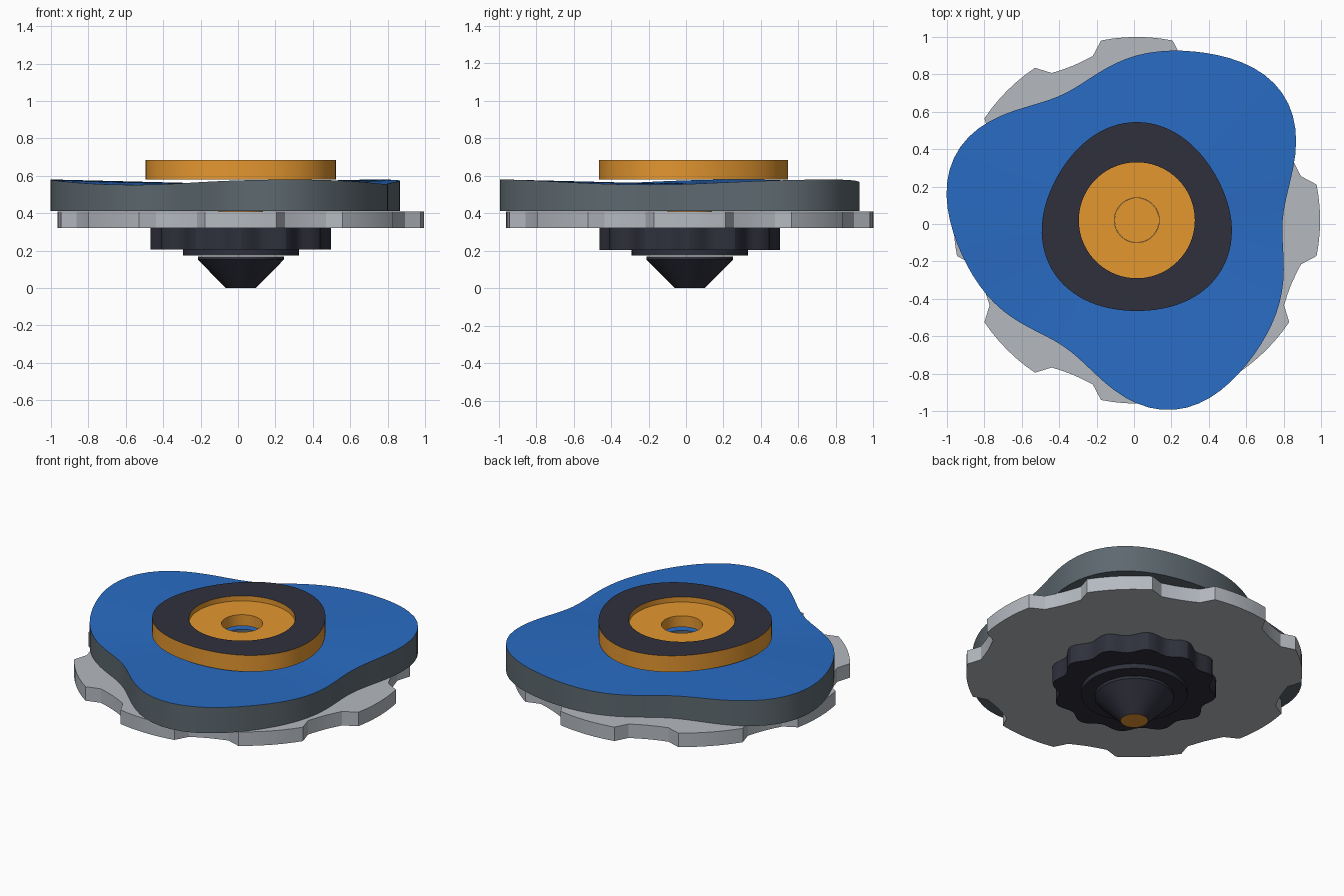
import bpy, bmesh, math

if "Cube" in bpy.data.objects:
    bpy.data.objects.remove(bpy.data.objects["Cube"])

CX, CY = 0.015, 0.02   # spin axis
N = 96                 # points around each outline


def material(name, rgb):
    m = bpy.data.materials.new(name)
    m.diffuse_color = (*rgb, 1)
    m.use_nodes = True
    m.node_tree.nodes["Principled BSDF"].inputs["Base Color"].default_value = m.diffuse_color
    return m


BLUE = material("blue", (0.022, 0.15, 0.55))
STEEL = material("steel", (0.11, 0.14, 0.16))
ORANGE = material("orange", (0.78, 0.31, 0.03))
DARK = material("dark", (0.028, 0.03, 0.045))
SILVER = material("silver", (0.46, 0.49, 0.53))


def stack(name, loops, mats, ring=False):
    """Bridge (radius, height) loops; each may be a number or a function of angle.
    mats[i] colours the band after loop i; a solid also takes bottom and top cap colours."""
    bm = bmesh.new()
    used = list(dict.fromkeys(mats))
    value = lambda f, t: f(t) if callable(f) else f
    rows = []
    for r, z in loops:
        row = []
        for i in range(N):
            t = math.tau * i / N
            rad = value(r, t)
            row.append(bm.verts.new((CX + rad * math.cos(t), CY + rad * math.sin(t), value(z, t))))
        rows.append(row)
    bands = len(rows) if ring else len(rows) - 1
    for k in range(bands):
        a, b = rows[k], rows[(k + 1) % len(rows)]
        for i in range(N):
            j = (i + 1) % N
            bm.faces.new((a[i], a[j], b[j], b[i])).material_index = used.index(mats[k])
    if not ring:
        bm.faces.new(rows[0][::-1]).material_index = used.index(mats[-2])
        bm.faces.new(rows[-1]).material_index = used.index(mats[-1])
    bmesh.ops.recalc_face_normals(bm, faces=bm.faces)
    me = bpy.data.meshes.new(name)
    bm.to_mesh(me)
    bm.free()
    for m in used:
        me.materials.append(m)
    ob = bpy.data.objects.new(name, me)
    bpy.context.collection.objects.link(ob)
    bpy.ops.object.select_all(action='DESELECT')
    ob.select_set(True)
    bpy.context.view_layer.objects.active = ob
    bpy.ops.object.shade_smooth_by_angle(angle=math.radians(25))
    return ob


# Outlines
def wheel_r(t):
    c = math.cos(8 * t)
    return 0.98 if c > -0.01 else 0.924 + 0.03 * c


def blade_r(t):
    return (0.91 + 0.12 * math.cos(3 * (t - math.radians(52)))
            + 0.025 * math.cos(6 * (t - math.radians(36))))


def blade_z(t):
    return 0.566 + 0.014 * math.cos(3 * (t - math.radians(45)))


def cap_r(t):
    return 0.505 + 0.02 * math.cos(3 * (t - math.pi / 2))


def track_r(t):
    return 0.461 + 0.022 * math.cos(12 * t)


# Tip with a coloured contact point
stack("tip", [(0.08, 0), (0.23, 0.152), (0.23, 0.17)], [DARK, DARK, ORANGE, DARK])

# Collar and scalloped spacer
stack("collar", [(0.31, 0.175), (0.31, 0.21)], [DARK, DARK, DARK])
stack("spacer", [(track_r, 0.205), (track_r, 0.322)], [DARK, DARK, DARK])

# Notched weight wheel
stack("weight_wheel", [(wheel_r, 0.32), (wheel_r, 0.41)], [SILVER, SILVER, SILVER])

# Three-lobed blade with a wavy top and a central bore
stack("blade", [(blade_r, 0.412), (blade_r, blade_z), (0.12, 0.558), (0.12, 0.412)],
      [STEEL, BLUE, STEEL, STEEL], ring=True)

# Face cap: recessed ring with a through hole
stack("face_cap", [(cap_r, 0.58), (cap_r, 0.685), (0.31, 0.685), (0.31, 0.652),
                   (0.12, 0.652), (0.12, 0.58)],
      [ORANGE, DARK, ORANGE, ORANGE, ORANGE, ORANGE], ring=True)

# Floor of the central bore
stack("bore_floor", [(0.119, 0.405), (0.119, 0.425)], [ORANGE, ORANGE, ORANGE])
